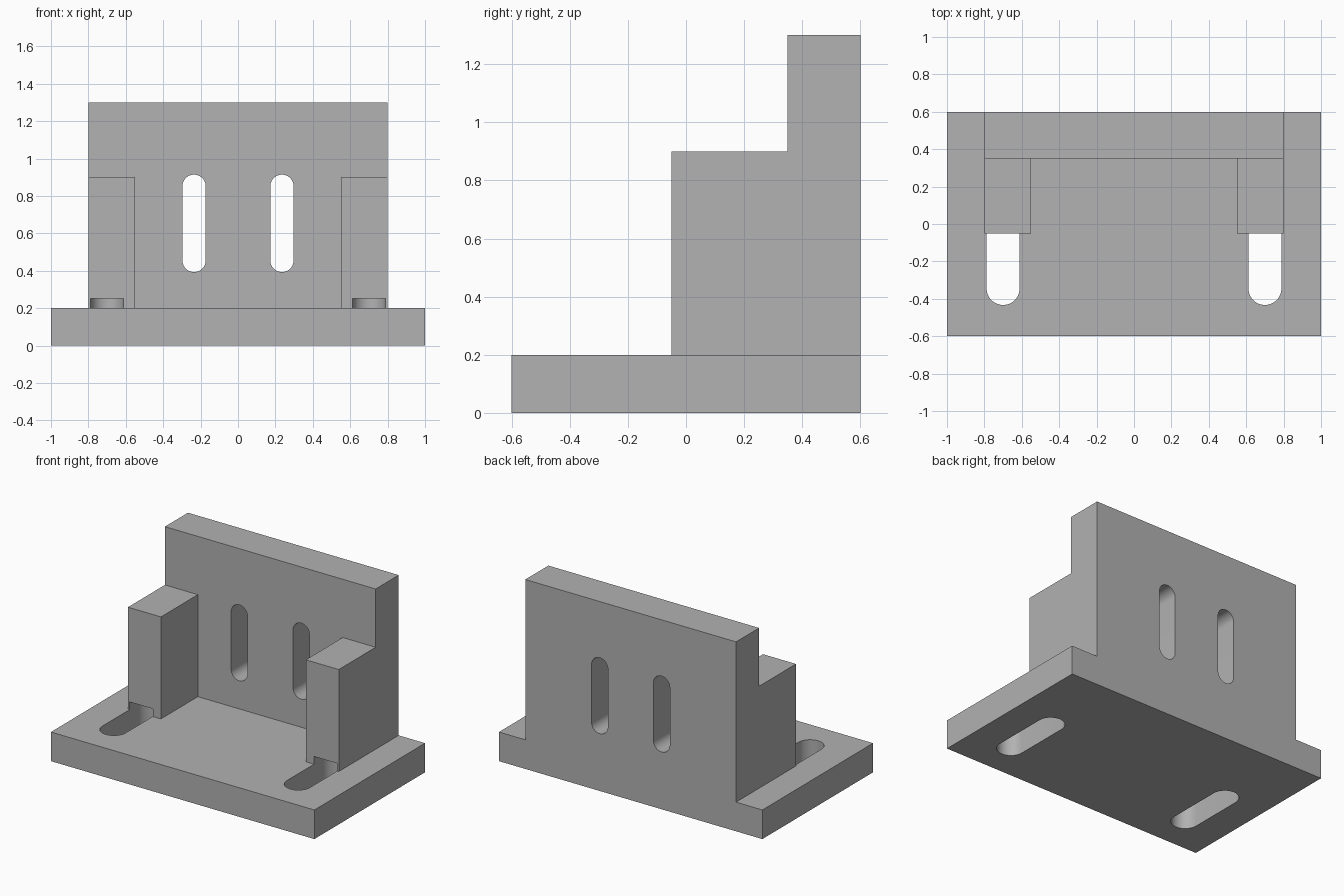
import bpy
import bmesh
from math import pi, sin, cos, radians
from mathutils import Matrix, Vector

cube = bpy.data.objects.get("Cube")
if cube:
    bpy.data.objects.remove(cube, do_unlink=True)

grey = bpy.data.materials.new("plain_grey")
grey.use_nodes = True
colour = (0.445, 0.445, 0.445, 1)
grey.diffuse_color = colour
grey.node_tree.nodes["Principled BSDF"].inputs["Base Color"].default_value = colour


def finish(name, bm):
    bmesh.ops.recalc_face_normals(bm, faces=bm.faces)
    mesh = bpy.data.meshes.new(name)
    bm.to_mesh(mesh)
    bm.free()
    mesh.materials.append(grey)
    obj = bpy.data.objects.new(name, mesh)
    bpy.context.collection.objects.link(obj)
    return obj


def box(name, low, high):
    low, high = Vector(low), Vector(high)
    bm = bmesh.new()
    bmesh.ops.create_cube(bm, size=1, matrix=Matrix.Translation((low + high) / 2)
                          @ Matrix.Diagonal((high - low).to_4d()))
    return finish(name, bm)


def slot(name, start, end, radius, depth, steps=24):
    """Round-ended prism: start and end are the arc centres, depth the extrusion."""
    start, end, depth = Vector(start), Vector(end), Vector(depth)
    along = (end - start).normalized()
    across = along.cross(depth).normalized()
    bm = bmesh.new()
    verts = []
    for centre, turn in ((end, 0), (start, pi)):
        for i in range(steps + 1):
            a = turn + pi * i / steps
            verts.append(bm.verts.new(centre + radius * (across * cos(a) + along * sin(a))))
    face = bm.faces.new(verts)
    result = bmesh.ops.extrude_face_region(bm, geom=[face])
    moved = [g for g in result["geom"] if isinstance(g, bmesh.types.BMVert)]
    bmesh.ops.translate(bm, verts=moved, vec=depth)
    return finish(name, bm)


def combine(target, tool, operation):
    mod = target.modifiers.new(operation.lower(), "BOOLEAN")
    mod.operation = operation
    mod.solver = "EXACT"
    mod.object = tool
    bpy.context.view_layer.objects.active = target
    bpy.ops.object.modifier_apply(modifier=mod.name)
    bpy.data.objects.remove(tool, do_unlink=True)


# Base plate and upright wall, flush at the back
bracket = box("slotted_bracket", (-1, -0.6, 0), (1, 0.6, 0.2))
combine(bracket, box("wall", (-0.8, 0.35, 0.1), (0.8, 0.6, 1.3)), "UNION")

# Side blocks that brace the wall
for side in (-1, 1):
    inner, outer = sorted((side * 0.55, side * 0.8))
    block = box("side_block", (inner, -0.05, 0.1), (outer, 0.45, 0.9))
    combine(bracket, block, "UNION")

# Mounting slots in the base, reaching slightly up into the blocks,
# and upright slots through the wall
for side in (-1, 1):
    x = side * 0.7
    combine(bracket, slot("base_slot", (x, -0.345, -0.1), (x, 0.035, -0.1),
                          0.088, (0, 0, 0.353)), "DIFFERENCE")
    x = side * 0.235
    combine(bracket, slot("wall_slot", (x, 0.25, 0.455), (x, 0.25, 0.852),
                          0.062, (0, 0.5, 0)), "DIFFERENCE")

# Merge coplanar faces and shade the slot ends smoothly
bm = bmesh.new()
bm.from_mesh(bracket.data)
bmesh.ops.remove_doubles(bm, verts=bm.verts, dist=1e-5)
bmesh.ops.dissolve_limit(bm, angle_limit=radians(0.2), verts=bm.verts, edges=bm.edges)
bm.to_mesh(bracket.data)
bm.free()
for obj in bpy.context.selected_objects:
    obj.select_set(False)
bracket.select_set(True)
bpy.context.view_layer.objects.active = bracket
bpy.ops.object.shade_smooth_by_angle(angle=radians(30))
